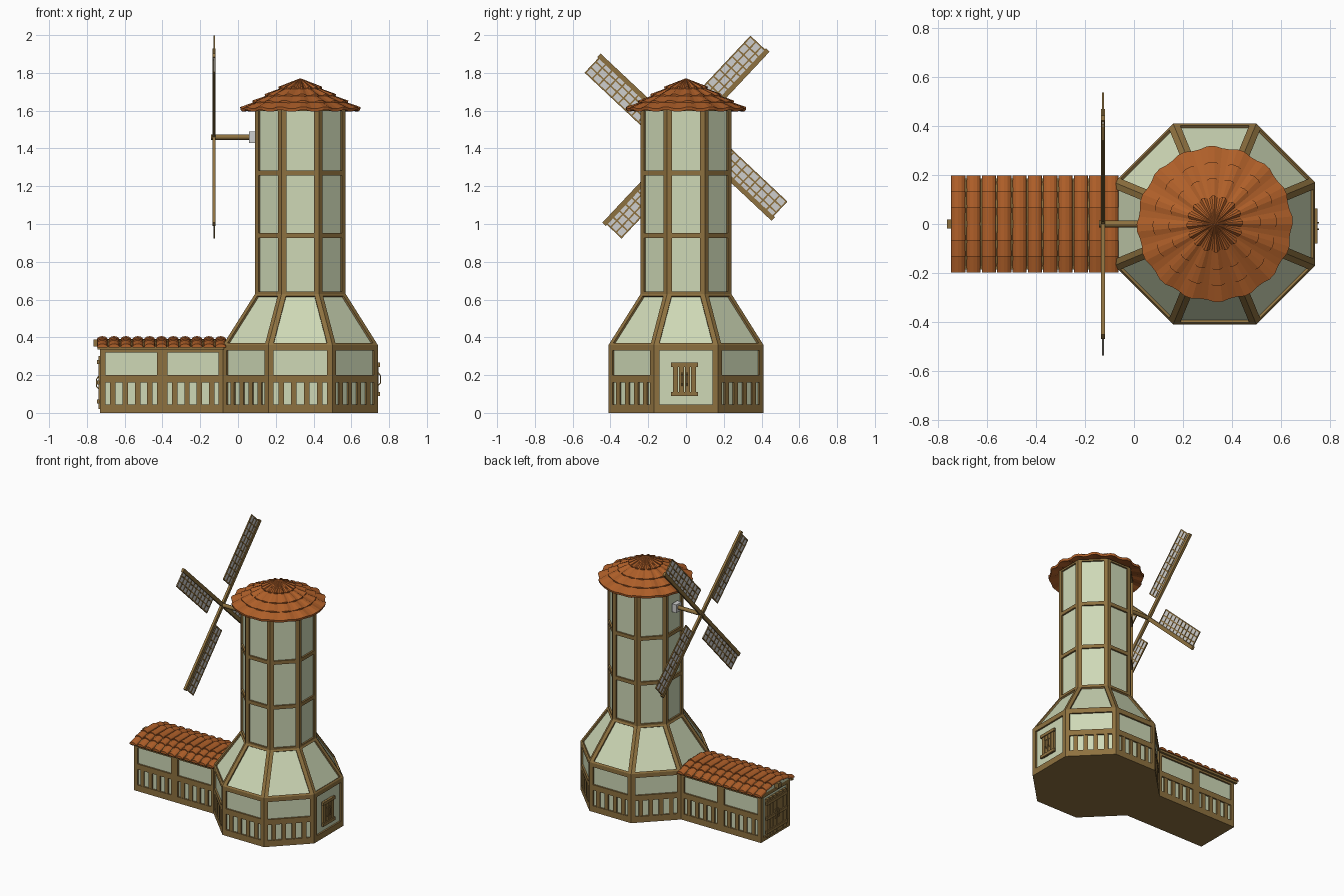
import bpy, bmesh
from math import sin, cos, tan, pi, radians
from mathutils import Vector as V

if "Cube" in bpy.data.objects:
    bpy.data.objects.remove(bpy.data.objects["Cube"])


def material(name, rgb):
    m = bpy.data.materials.new(name)
    m.use_nodes = True
    m.diffuse_color = (*rgb, 1)
    m.node_tree.nodes["Principled BSDF"].inputs["Base Color"].default_value = (*rgb, 1)
    return m


timber = material("timber", (0.27, 0.165, 0.05))
plaster = material("pale green plaster", (0.62, 0.69, 0.47))
tile = material("clay roof tile", (0.43, 0.115, 0.022))
cloth = material("sail cloth", (0.62, 0.62, 0.61))


def finish(name, bm, mats, recalc=True):
    if recalc:
        bmesh.ops.recalc_face_normals(bm, faces=bm.faces)
    me = bpy.data.meshes.new(name)
    bm.to_mesh(me)
    bm.free()
    for m in mats:
        me.materials.append(m)
    ob = bpy.data.objects.new(name, me)
    bpy.context.collection.objects.link(ob)
    return ob


def face(bm, pts, mat=0):
    f = bm.faces.new([bm.verts.new(p) for p in pts])
    f.material_index = mat


def beam(bm, p, q, width, depth, n, mat=0):
    """Square timber from p to q, with its depth measured along n."""
    p, q, n = V(p), V(q), V(n).normalized()
    side = (q - p).cross(n).normalized() * width / 2
    out = n * depth / 2
    ring = [side + out, out - side, -side - out, side - out]
    vs = [[bm.verts.new(e + r) for r in ring] for e in (p, q)]
    faces = [vs[0], vs[1]]
    for i in range(4):
        j = (i + 1) % 4
        faces.append([vs[0][i], vs[0][j], vs[1][j], vs[1][i]])
    for f in faces:
        bm.faces.new(f).material_index = mat


def framed(bm, quad, side, low, high, depth=0.012):
    """Timber frame around a recessed plaster panel."""
    a, b, c, d = quad
    n = (b - a).cross(d - a).normalized()
    height = ((c + d) / 2 - (a + b) / 2).length

    def row(t):
        l, r = a.lerp(d, t), b.lerp(c, t)
        s = side / (r - l).length
        return l.lerp(r, s), l.lerp(r, 1 - s)
    (p0, p1), (p3, p2) = row(low / height), row(1 - high / height)
    inner = [p0, p1, p2, p3]
    deep = [p - n * depth for p in inner]
    for i in range(4):
        j = (i + 1) % 4
        face(bm, [quad[i], quad[j], inner[j], inner[i]])
        face(bm, [inner[i], inner[j], deep[j], deep[i]])
    face(bm, deep, 1)


def wall_bay(bm, l, r, top):
    """Lower panel with balusters and a plain panel over it."""
    up = V((0, 0, 1))
    n = (r - l).cross(up).normalized()
    mid = up * 0.18
    framed(bm, [l, r, r + mid, l + mid], 0.028, 0.045, 0.02)
    framed(bm, [l + mid, r + mid, r + up * top, l + up * top], 0.028, 0.02, 0.03)
    for i in range(1, 5):
        p = l.lerp(r, i / 5) - n * 0.008
        beam(bm, p + up * 0.04, p + up * 0.165, 0.029, 0.011, n)


# Octagonal tower: base, sloping skirt and shaft
CX = 0.33


def corner(k, apothem, z):
    a = radians(45 * k - 22.5)
    r = apothem / cos(pi / 8)
    return V((CX + r * cos(a), r * sin(a), z))


bm = bmesh.new()
stages = [(0.36, 0.41), (0.63, 0.24), (0.94, 0.24), (1.27, 0.24), (1.61, 0.24)]
for k in range(8):
    l, r = corner(k, 0.41, 0), corner(k + 1, 0.41, 0)
    if k == 0:
        framed(bm, [l, r, corner(1, 0.41, 0.36), corner(0, 0.41, 0.36)], 0.03, 0.045, 0.03)
    else:
        wall_bay(bm, l, r, 0.36)
    for (z0, a0), (z1, a1) in zip(stages, stages[1:]):
        quad = [corner(k, a0, z0), corner(k + 1, a0, z0), corner(k + 1, a1, z1), corner(k, a1, z1)]
        framed(bm, quad, 0.026, 0.013, 0.013)
face(bm, [corner(-k, 0.41, 0) for k in range(8)])
finish("tower", bm, [timber, plaster], False)

# Conical roof of four overlapping tile tiers with wavy rims
bm = bmesh.new()
N = 64
radii = [0.0, 0.112, 0.185, 0.25, 0.315]
for i in range(4):
    r0, r1 = max(radii[i] - 0.02, 0.001), radii[i + 1]
    z0, z1 = 1.772 - 0.53 * r0, 1.772 - 0.53 * r1
    back = 0.2 if i == 3 else r0
    profile = [(r0, z0, 0), (r1, z1 + 0.01, 1), (r1 - 0.003, z1 - 0.006, 1), (back, z0 - 0.02, 0)]
    rings = []
    for r, z, wavy in profile:
        ring = []
        for s in range(N):
            a = 2 * pi * s / N
            dip = 0.004 * wavy * (1 if s % 4 < 2 else -1)
            ring.append(bm.verts.new((CX + (r + dip) * cos(a), (r + dip) * sin(a), z + dip)))
        rings.append(ring)
    for j in range(4):
        A, B = rings[j], rings[(j + 1) % 4]
        for s in range(N):
            t = (s + 1) % N
            bm.faces.new([A[s], A[t], B[t], B[s]])
finish("tower_roof", bm, [tile])

# Long annex walls
X0, X1, XM, W = -0.73, -0.075, -0.40, 0.17
bm = bmesh.new()
for l, r in ((X0, XM), (XM, X1)):
    wall_bay(bm, V((l, -W, 0)), V((r, -W, 0)), 0.35)
    wall_bay(bm, V((r, W, 0)), V((l, W, 0)), 0.35)
end = [V((X0, W, 0)), V((X0, -W, 0)), V((X0, -W, 0.35)), V((X0, W, 0.35))]
framed(bm, end, 0.03, 0.03, 0.03)
face(bm, [V((X0, -W, 0)), V((X0, W, 0)), V((X1, W, 0)), V((X1, -W, 0))])
finish("annex_walls", bm, [timber, plaster], False)


# Vaulted annex roof: core, ridge beam and barrel tiles
def vault(y):
    return 0.345 + 0.045 * (1 - (y / 0.195) ** 2)


bm = bmesh.new()
arc = [(0.18 * i / 6, vault(0.18 * i / 6)) for i in range(-6, 7)]
ends = [[V((x, y, z)) for y, z in arc] for x in (X0 - 0.005, X1)]
for e in ends:
    face(bm, e, 1)
for i in range(len(arc)):
    j = (i + 1) % len(arc)
    face(bm, [ends[0][i], ends[0][j], ends[1][j], ends[1][i]])
beam(bm, (-0.765, 0, 0.37), (X1, 0, 0.37), 0.036, 0.036, (0, 0, 1))
for s in (-1, 1):
    beam(bm, (-0.745, s * 0.175, 0.345), (X1, s * 0.175, 0.345), 0.02, 0.02, (0, 0, 1))
bmesh.ops.remove_doubles(bm, verts=bm.verts, dist=0.0001)
finish("annex_roof_core", bm, [timber, plaster])

bm = bmesh.new()
PITCH = 0.0627
for s in (-1, 1):
    for row in range(3):
        yi, yo = 0.065 * row, 0.065 * (row + 1) + 0.003
        for k in range(11):
            xc = -0.75 + PITCH * (k + 0.5)
            loops = []
            for y, lift in ((yi, 0), (yo, 0.007)):
                z = vault(y) + lift - 0.004
                loops.append([V((xc - 0.029 * cos(pi * j / 6), s * y, z + 0.019 * sin(pi * j / 6)))
                              for j in range(7)])
            for loop in loops:
                face(bm, loop)
            for j in range(7):
                t = (j + 1) % 7
                face(bm, [loops[0][j], loops[0][t], loops[1][t], loops[1][j]])
bmesh.ops.remove_doubles(bm, verts=bm.verts, dist=0.0001)
finish("annex_roof_tiles", bm, [tile])


# Plank door and shutter
def planked(name, x, out, yc, half, z0, z1, planks, battens):
    bm = bmesh.new()
    n = (out, 0, 0)
    step = 2 * half / planks
    for i in range(planks):
        y = yc - half + step * (i + 0.5)
        beam(bm, (x, y, z0), (x, y, z1), step - 0.005, 0.016, n)
    for z in battens:
        beam(bm, (x + out * 0.008, yc - half - 0.008, z), (x + out * 0.008, yc + half + 0.008, z), 0.022, 0.014, n)
    # bowed handles either side of the middle
    for s in (-1, 1):
        y, zm = yc + s * 0.014, (z0 + z1) / 2
        path = [(x, y, zm - 0.04), (x + out * 0.018, y, zm - 0.02),
                (x + out * 0.018, y, zm + 0.02), (x, y, zm + 0.04)]
        for p, q in zip(path, path[1:]):
            beam(bm, p, q, 0.006, 0.006, (0, 1, 0))
    finish(name, bm, [timber])


planked("window_shutter", 0.736, 1, -0.008, 0.063, 0.095, 0.262, 4, (0.1, 0.255))
planked("annex_door", -0.731, -1, 0, 0.115, 0.02, 0.3, 6, (0.06, 0.16, 0.27))

# Axle, wall plate and hub
HX, HZ = -0.127, 1.46
bpy.ops.mesh.primitive_cylinder_add(vertices=12, radius=0.014, depth=0.235,
                                    location=(-0.025, 0, HZ), rotation=(0, pi / 2, 0))
axle = bpy.context.object
axle.name = "axle"
axle.data.materials.append(timber)
bpy.ops.object.shade_smooth_by_angle()
bm = bmesh.new()
beam(bm, (0.075, 0, HZ - 0.03), (0.075, 0, HZ + 0.03), 0.06, 0.034, (1, 0, 0))
finish("axle_plate", bm, [cloth])

# Four lattice sails, each hung on one side of its spar
bm = bmesh.new()
AX = (1, 0, 0)
R0, R1, WIDE = 0.14, 0.625, 0.118
for k in range(4):
    a = radians(46.8 + 90 * k)
    u, v = V((0, cos(a), sin(a))), V((0, -sin(a), cos(a)))
    hub = V((HX, 0, HZ))
    beam(bm, hub, hub + u * 0.633, 0.026, 0.017, AX)
    mid = hub + v * (WIDE / 2)
    beam(bm, mid + u * R0, mid + u * R1, WIDE, 0.003, AX, 1)
    for i in range(1, 4):
        o = hub + v * (WIDE * i / 3 - 0.003)
        beam(bm, o + u * R0, o + u * R1, 0.008, 0.008, AX)
    for i in range(11):
        p = hub + u * (R0 + 0.004 + (R1 - R0 - 0.008) * i / 10)
        beam(bm, p, p + v * WIDE, 0.008, 0.008, AX)
finish("sails", bm, [timber, cloth])
